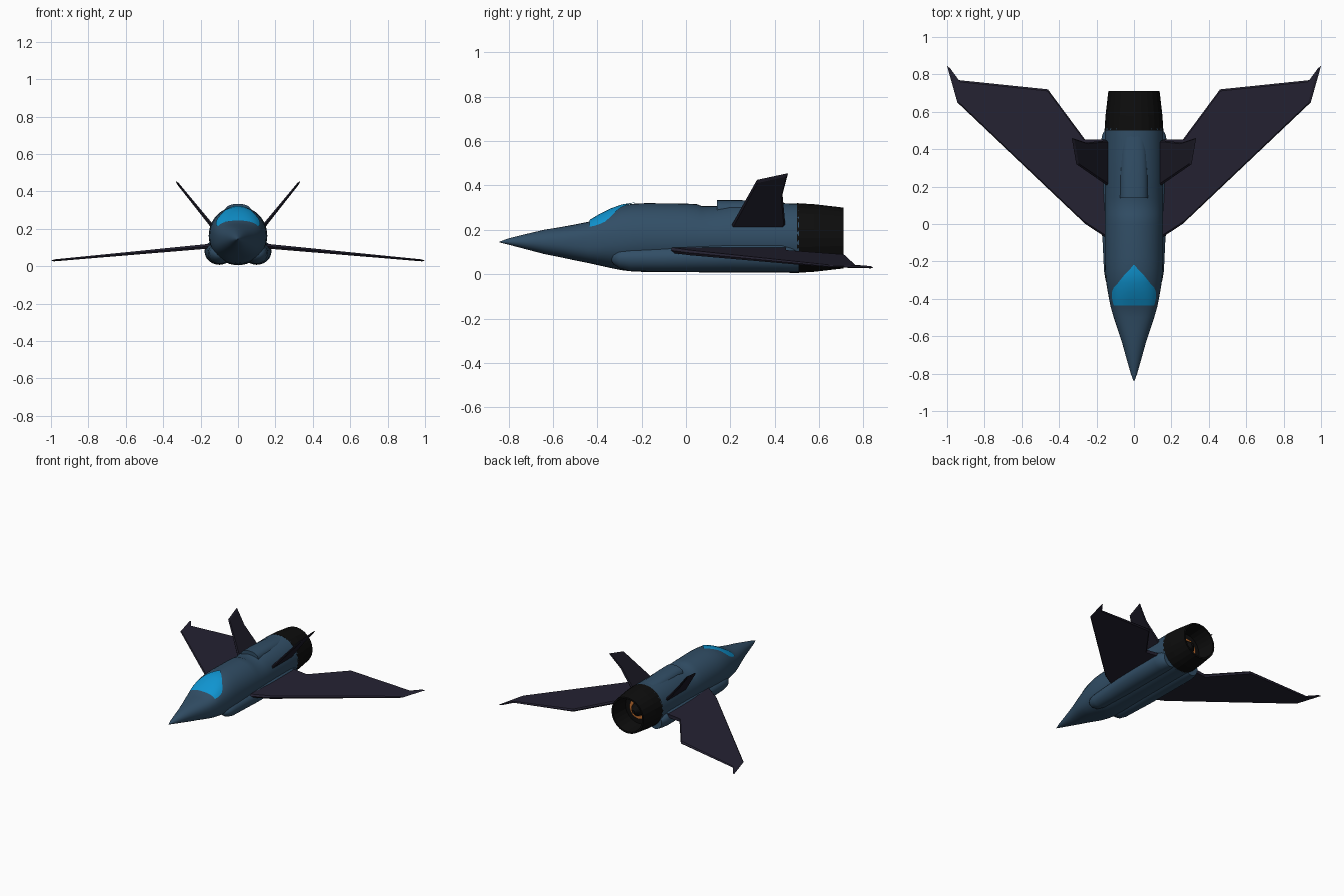
import bpy, bmesh, math
from mathutils import Vector

if "Cube" in bpy.data.objects:
    bpy.data.objects.remove(bpy.data.objects["Cube"])


def material(name, rgb):
    m = bpy.data.materials.new(name)
    m.diffuse_color = (*rgb, 1)
    m.use_nodes = True
    m.node_tree.nodes["Principled BSDF"].inputs["Base Color"].default_value = m.diffuse_color
    return m


BLUE = material("steel blue", (0.031, 0.076, 0.132))
NAVY = material("dark navy", (0.018, 0.016, 0.032))
INK = material("fin ink", (0.011, 0.010, 0.019))
BLACK = material("nozzle black", (0.004, 0.004, 0.004))
GLASS = material("canopy blue", (0.005, 0.30, 0.64))
ORANGE = material("burner orange", (0.55, 0.16, 0.03))


def finish(name, bm, mat, angle=35):
    """Turn a bmesh into a named object; angle 0 keeps it flat shaded."""
    bmesh.ops.recalc_face_normals(bm, faces=bm.faces)
    mesh = bpy.data.meshes.new(name)
    bm.to_mesh(mesh)
    bm.free()
    mesh.materials.append(mat)
    ob = bpy.data.objects.new(name, mesh)
    bpy.context.collection.objects.link(ob)
    if angle:
        bpy.ops.object.select_all(action='DESELECT')
        ob.select_set(True)
        bpy.context.view_layer.objects.active = ob
        bpy.ops.object.shade_smooth_by_angle(angle=math.radians(angle))
    return ob


def skin(bm, rings, cap=True):
    """Bridge equal-sized rings of points with quads."""
    vs = [[bm.verts.new(p) for p in r] for r in rings]
    n = len(vs[0])
    for a, b in zip(vs, vs[1:]):
        for i in range(n):
            j = (i + 1) % n
            bm.faces.new((a[i], a[j], b[j], b[i]))
    if cap:
        bm.faces.new(vs[0])
        bm.faces.new(vs[-1])


def oval(x, y, w, zc, top, bot, n=2.0, seg=40):
    """Superellipse cross-section with separate upper and lower heights."""
    pts = []
    for i in range(seg):
        a = 2 * math.pi * i / seg
        c, s = math.cos(a), math.sin(a)
        h = top - zc if s >= 0 else zc - bot
        pts.append((x + w * math.copysign(abs(c) ** (2 / n), c), y,
                    zc + h * math.copysign(abs(s) ** (2 / n), s)))
    return pts


# Fuselage stations: y, half width, centre z, top z, bottom z, squareness
BODY = [(-0.84, 0.002, 0.145, 0.147, 0.143, 2.0), (-0.80, 0.017, 0.145, 0.161, 0.133, 2.0),
        (-0.72, 0.040, 0.145, 0.181, 0.112, 2.0), (-0.64, 0.062, 0.145, 0.200, 0.091, 2.1),
        (-0.56, 0.088, 0.145, 0.213, 0.075, 2.3), (-0.50, 0.108, 0.146, 0.224, 0.062, 2.5),
        (-0.44, 0.125, 0.148, 0.236, 0.050, 2.7), (-0.39, 0.135, 0.150, 0.266, 0.039, 2.5),
        (-0.34, 0.144, 0.153, 0.291, 0.028, 2.3), (-0.29, 0.151, 0.156, 0.309, 0.018, 2.2),
        (-0.24, 0.154, 0.160, 0.317, 0.012, 2.1), (-0.18, 0.156, 0.163, 0.320, 0.010, 2.05),
        (0.00, 0.156, 0.163, 0.318, 0.009, 2.0), (0.05, 0.156, 0.163, 0.315, 0.009, 2.0),
        (0.07, 0.156, 0.163, 0.307, 0.008, 2.0), (0.14, 0.156, 0.163, 0.307, 0.008, 2.0),
        (0.20, 0.156, 0.163, 0.318, 0.008, 2.0), (0.51, 0.156, 0.163, 0.318, 0.006, 2.0)]
bm = bmesh.new()
skin(bm, [oval(0, *s) for s in BODY])
finish("fuselage", bm, BLUE)


def body_top(x, y):
    """Height of the upper fuselage skin at x, y."""
    for a, b in zip(BODY, BODY[1:]):
        if a[0] <= y <= b[0]:
            t = (y - a[0]) / (b[0] - a[0])
            w, zc, top, _, n = [p + (q - p) * t for p, q in zip(a[1:], b[1:])]
            return zc + (top - zc) * max(0, 1 - abs(x / w) ** n) ** (1 / n)


# Canopy glass: thin patch following the fuselage skin
bm = bmesh.new()
rows = []
for y, w in [(-0.435, 0.108), (-0.41, 0.115), (-0.39, 0.118), (-0.365, 0.118), (-0.34, 0.108),
             (-0.315, 0.085), (-0.29, 0.066), (-0.265, 0.045), (-0.24, 0.020), (-0.22, 0.004)]:
    rows.append([bm.verts.new((w * k / 10, y, body_top(w * k / 10, y) + 0.005))
                 for k in range(-10, 11)])
for a, b in zip(rows, rows[1:]):
    for i in range(20):
        bm.faces.new((a[i], a[i + 1], b[i + 1], b[i]))
finish("canopy", bm, GLASS)

# Raised dorsal spine behind the recessed step
bm = bmesh.new()
skin(bm, [oval(0, y, w, 0.28, top, 0.26, 2.4, 24) for y, w, top in
          [(0.14, 0.075, 0.334), (0.26, 0.075, 0.333), (0.38, 0.07, 0.325), (0.50, 0.06, 0.315)]])
finish("dorsal_spine", bm, BLUE)

# Lower side pods: y, centre x, half width, centre z, top, bottom
POD = [(-0.335, 0.105, 0.012, 0.072, 0.082, 0.058), (-0.325, 0.104, 0.032, 0.072, 0.100, 0.043),
       (-0.30, 0.102, 0.050, 0.072, 0.116, 0.026), (-0.25, 0.100, 0.060, 0.072, 0.122, 0.014),
       (-0.10, 0.100, 0.067, 0.074, 0.130, 0.011), (0.02, 0.100, 0.076, 0.077, 0.138, 0.010),
       (0.20, 0.100, 0.079, 0.080, 0.146, 0.010), (0.43, 0.100, 0.079, 0.080, 0.146, 0.008),
       (0.48, 0.098, 0.070, 0.078, 0.132, 0.008), (0.51, 0.095, 0.056, 0.074, 0.112, 0.010)]


def blade(bm, outline, lift, thick, inset):
    """Thin tapered plate: sharp rim with inset faces on both sides.
    lift maps (u, v) to the mid surface and its normal."""
    centre = sum((Vector(p) for p in outline), Vector((0, 0))) / len(outline)
    rings = []
    for side in (-1, 0, 1):
        ring = []
        for p in outline:
            q = Vector(p)
            if side:
                q = q.lerp(centre, inset)
            pos, normal = lift(*q)
            ring.append(pos + normal * side * thick(*q))
        rings.append(ring)
    skin(bm, rings)


WING = [(0.13, -0.085), (0.26, 0.0), (0.945, 0.65), (1.0, 0.845), (0.945, 0.77),
        (0.46, 0.72), (0.26, 0.45), (0.13, 0.45)]
FIN = [(0.19, 0.195), (0.205, 0.22), (0.32, 0.425), (0.46, 0.455), (0.435, 0.36),
       (0.447, 0.23), (0.44, 0.195)]          # y, z

for side, label in ((-1, "left"), (1, "right")):
    bm = bmesh.new()
    skin(bm, [oval(side * x, y, w, zc, t, b, 2.0, 28) for y, x, w, zc, t, b in POD])
    finish(label + "_pod", bm, BLUE)

    # Drooping swept wing
    bm = bmesh.new()
    blade(bm, WING,
          lambda x, y: (Vector((side * x, y, 0.105 - 0.0915 * (x - 0.18))), Vector((0, 0, 1))),
          lambda x, y: 0.014 - 0.009 * x, 0.035)
    finish(label + "_wing", bm, NAVY, 0)

    # Canted tail fin
    bm = bmesh.new()
    blade(bm, FIN,
          lambda y, z: (Vector((side * (0.142 + 0.81 * (z - 0.22)), y, z)),
                        Vector((side * 0.777, 0, -0.629))),
          lambda y, z: 0.010 - 0.018 * (z - 0.2), 0.08)
    finish(label + "_tail_fin", bm, INK, 0)


def lathe(name, profile, mat, seg, angle):
    """Revolve (y, radius) points about the engine axis."""
    bm = bmesh.new()
    skin(bm, [[(r * math.cos(2 * math.pi * i / seg), y, 0.163 + r * math.sin(2 * math.pi * i / seg))
               for i in range(seg)] for y, r in profile])
    finish(name, bm, mat, angle)


# Exhaust nozzle with hollow interior, hub and glowing ring
lathe("exhaust_nozzle", [(0.50, 0.150), (0.50, 0.157), (0.58, 0.152), (0.71, 0.137),
                         (0.71, 0.125), (0.57, 0.115), (0.57, 0.02)], BLACK, 24, 0)
lathe("burner_ring", [(0.565, 0.076), (0.578, 0.076), (0.578, 0.052), (0.565, 0.052)],
      ORANGE, 32, 35)
lathe("burner_hub", [(0.565, 0.050), (0.60, 0.045), (0.64, 0.012)], BLACK, 24, 35)
